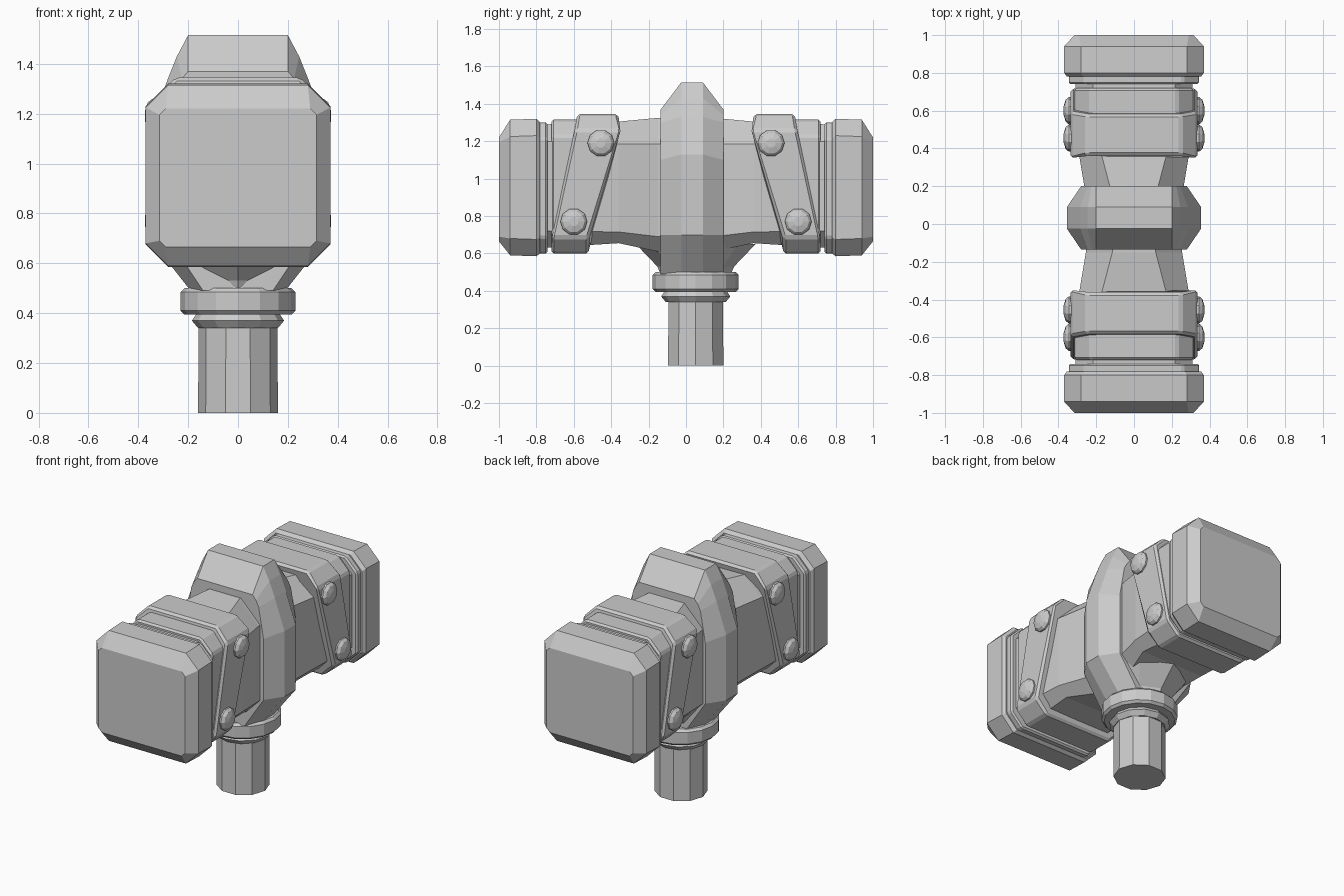
import bpy, bmesh
from math import cos, sin, pi

if "Cube" in bpy.data.objects:
    bpy.data.objects.remove(bpy.data.objects["Cube"])


def make(name, rings, bevel=0.0):
    """Skin a list of equal-length vertex rings, capping both ends."""
    bm = bmesh.new()
    loops = [[bm.verts.new(p) for p in r] for r in rings]
    n = len(loops[0])
    for a, b in zip(loops, loops[1:]):
        for i in range(n):
            j = (i + 1) % n
            bm.faces.new((a[i], a[j], b[j], b[i]))
    bm.faces.new(loops[0])
    bm.faces.new(loops[-1])
    bmesh.ops.recalc_face_normals(bm, faces=bm.faces)
    me = bpy.data.meshes.new(name)
    bm.to_mesh(me)
    bm.free()
    ob = bpy.data.objects.new(name, me)
    bpy.context.collection.objects.link(ob)
    if bevel:
        m = ob.modifiers.new("bevel", 'BEVEL')
        m.width, m.segments, m.limit_method = bevel, 1, 'ANGLE'
    return ob


def section(half, y):
    """Mirror a half profile of (x, z) across x; y is a number or function of z."""
    pts = half + [(-x, z) for x, z in reversed(half)]
    return [(x, y(z) if callable(y) else y, z) for x, z in pts]


def octo(hx, z0, z1, c, ct=None):
    ct = ct or c
    return [(hx - ct, z1), (hx, z1 - ct), (hx, z0 + c), (hx - c, z0)]


def lathe(name, prof, n, place, bevel=0.0):
    """Revolve (radius, height); place maps local (a, b, h) to world."""
    return make(name, [[place(r * cos(2 * pi * i / n), r * sin(2 * pi * i / n), h)
                        for i in range(n)] for r, h in prof], bevel)


def lerp_curve(knots):
    def f(z):
        for (z0, y0), (z1, y1) in zip(knots, knots[1:]):
            if z <= z1:
                return y0 + (y1 - y0) * max(0, z - z0) / (z1 - z0)
        return knots[-1][1]
    return f


# Waisted core running the length of the head
core = [(0.75, octo(0.31, 0.63, 1.29, 0.09)), (0.36, octo(0.29, 0.655, 1.305, 0.06, 0.12)),
        (0.15, octo(0.255, 0.61, 1.325, 0.08, 0.14))]
rings = [section(h, -y) for y, h in core] + [section(h, y) for y, h in reversed(core)]
make("head_core", rings)

# Raised central ridge
outer = [(0.20, 1.515), (0.245, 1.43), (0.285, 1.33), (0.355, 1.13), (0.355, 0.70), (0.19, 0.49)]
inner = [(0.20, 1.37), (0.225, 1.34), (0.245, 1.30), (0.28, 1.10), (0.28, 0.70), (0.14, 0.49)]
make("centre_ridge", [section(inner, -0.135), section(outer, -0.025),
                      section(outer, 0.09), section(inner, 0.20)])

# Slanted plate edges as functions of height
edge_out = lerp_curve([(0.6, 0.72), (0.72, 0.72), (1.23, 0.60), (1.35, 0.58)])
edge_in = lerp_curve([(0.6, 0.52), (0.72, 0.52), (1.23, 0.335), (1.35, 0.365)])

for s, side in ((-1, "front"), (1, "back")):
    # Striking cap with its stepped rim
    make(side + "_cap", [section(octo(0.355, 0.60, 1.30, 0.085), s * 0.78),
                         section(octo(0.37, 0.585, 1.32, 0.09), s * 0.80),
                         section(octo(0.37, 0.59, 1.315, 0.09), s * 0.94),
                         section(octo(0.315, 0.665, 1.22, 0.025), s * 1.0)])
    make(side + "_cap_rim", [section(octo(0.345, 0.60, 1.30, 0.085), s * 0.74),
                             section(octo(0.345, 0.60, 1.30, 0.085), s * 0.79)], 0.01)

    # Straight band under the slanted plate
    make(side + "_band", [section(octo(0.315, 0.62, 1.315, 0.085), s * y)
                          for y in (0.54, 0.72)], 0.012)

    # Slanted wrap plate
    half = octo(0.335, 0.60, 1.345, 0.085)
    make(side + "_plate", [section(half, lambda z: s * edge_in(z)),
                           section(half, lambda z: s * edge_out(z))], 0.014)

    # Domed bolts on both sides
    for sx, hand in ((-1, "left"), (1, "right")):
        for by, bz, lvl in ((0.455, 1.19, "upper"), (0.60, 0.77, "lower")):
            lathe(f"{side}_{hand}_{lvl}_bolt",
                  [(0.072, 0.29), (0.072, 0.345), (0.058, 0.362), (0.025, 0.372)], 10,
                  lambda a, b, h: (sx * h, s * by + a, bz + b))

# Neck flare, collar and handle share an axis slightly behind centre
axis = lambda a, b, h: (a, b + 0.052, h)
lathe("neck_flare", [(0.18, 0.47), (0.205, 0.53), (0.32, 0.65)], 8,
      lambda a, b, h: (a * 0.85, b + 0.052, h))
lathe("collar_ring", [(0.215, 0.395), (0.23, 0.41), (0.23, 0.485), (0.215, 0.50)], 16, axis)
lathe("collar_lip", [(0.16, 0.34), (0.185, 0.37), (0.175, 0.385), (0.165, 0.40)], 12, axis)
lathe("handle", [(0.16, 0.0), (0.158, 0.42)], 10,
      lambda a, b, h: (a, b * 0.97 + 0.052, h))
